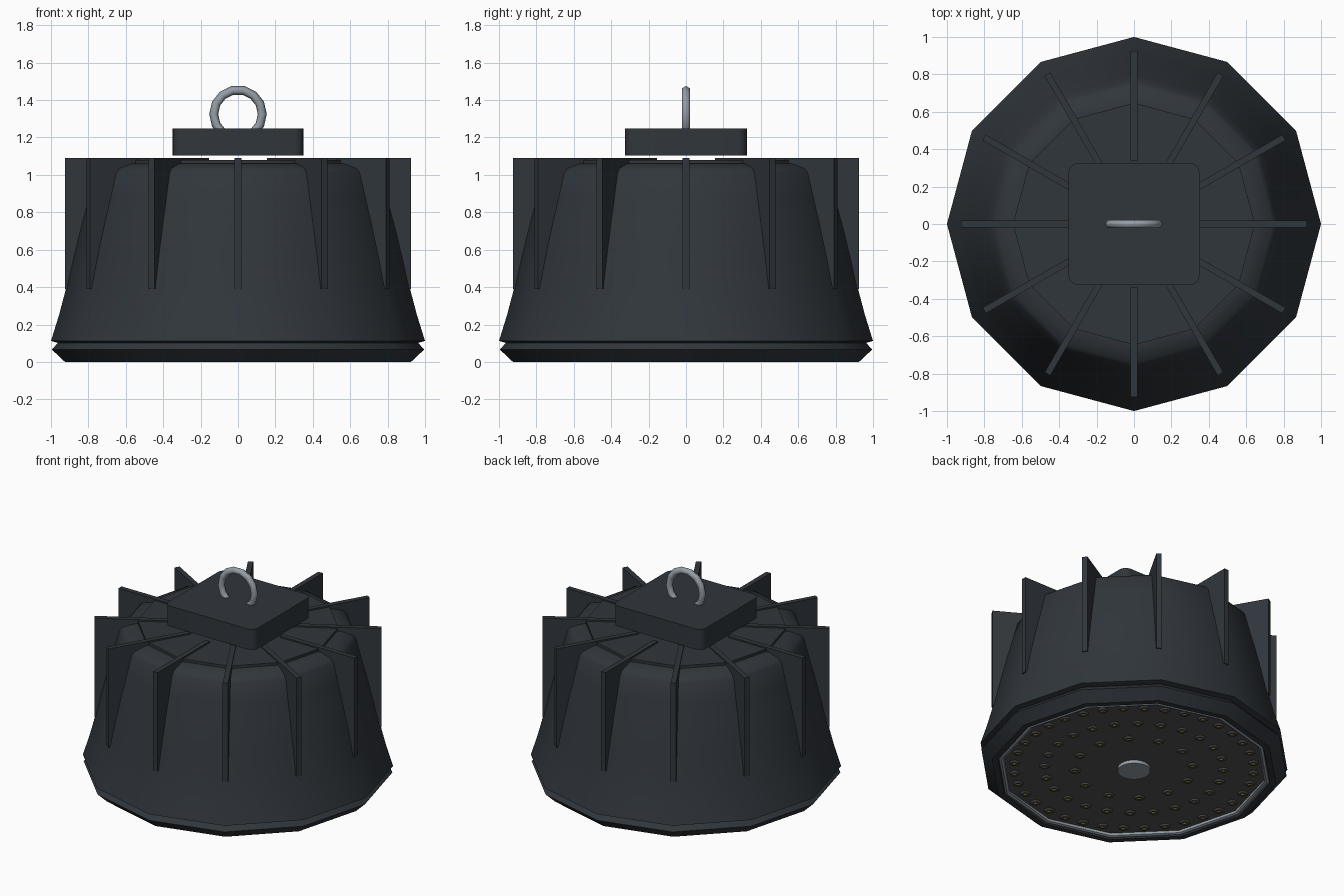
import bpy, bmesh, math
from mathutils import Matrix, Vector

if "Cube" in bpy.data.objects:
    bpy.data.objects.remove(bpy.data.objects["Cube"])


def mat(name, rgb):
    m = bpy.data.materials.new(name)
    m.diffuse_color = (*rgb, 1)
    m.use_nodes = True
    m.node_tree.nodes["Principled BSDF"].inputs["Base Color"].default_value = m.diffuse_color
    return m


DARK = mat("dark_housing", (0.03, 0.037, 0.045))
SILVER = mat("silver", (0.3, 0.34, 0.38))
PANEL = mat("panel_grey", (0.085, 0.085, 0.085))
YELLOW = mat("led_yellow", (0.35, 0.27, 0.05))


def finish(name, bm, material, angle=None):
    bmesh.ops.recalc_face_normals(bm, faces=bm.faces)
    me = bpy.data.meshes.new(name)
    bm.to_mesh(me)
    bm.free()
    ob = bpy.data.objects.new(name, me)
    bpy.context.collection.objects.link(ob)
    me.materials.append(material)
    if angle:
        bpy.ops.object.select_all(action='DESELECT')
        ob.select_set(True)
        bpy.context.view_layer.objects.active = ob
        bpy.ops.object.shade_smooth_by_angle(angle=math.radians(angle))
    return ob


def lathe(name, profile, material, n=12, closed=False, angle=35):
    """Spin (radius, z) points; open ends are capped."""
    bm = bmesh.new()
    rings = [[bm.verts.new((r * math.cos(2 * math.pi * i / n), r * math.sin(2 * math.pi * i / n), z))
              for i in range(n)] for r, z in profile]
    pairs = list(zip(rings, rings[1:]))
    if closed:
        pairs.append((rings[-1], rings[0]))
    else:
        bm.faces.new(rings[0])
        bm.faces.new(rings[-1])
    for a, b in pairs:
        for i in range(n):
            j = (i + 1) % n
            bm.faces.new((a[i], a[j], b[j], b[i]))
    return finish(name, bm, material, angle)


def box(bm, size, loc, rot=Matrix()):
    bmesh.ops.create_cube(bm, size=1, matrix=rot @ Matrix.Translation(loc) @ Matrix.Diagonal((*size, 1)))


# Housing, top cap and lower rim
lathe("housing", [(0.955, 0.10), (1.0, 0.112), (0.957, 0.25), (0.92, 0.39), (0.88, 0.57), (0.838, 0.74),
                  (0.80, 0.88), (0.767, 1.01), (0.745, 1.035), (0.67, 1.06), (0.64, 1.062)], DARK)
lathe("top_cap", [(0.647, 1.05), (0.647, 1.08)], DARK)
lathe("lower_rim", [(0.88, 0.10), (0.965, 0.10), (0.995, 0.066), (0.925, 0.0), (0.885, 0.0), (0.875, 0.03)],
      DARK, closed=True)

# Twelve cooling fins
bm = bmesh.new()
for k in range(12):
    box(bm, (0.585, 0.035, 0.70), (0.6325, 0, 0.74), Matrix.Rotation(math.radians(30 * k), 4, 'Z'))
finish("cooling_fins", bm, DARK)

# Driver box with rounded upright corners
bm = bmesh.new()
box(bm, (0.70, 0.65, 0.145), (0, 0, 1.175))
upright = [e for e in bm.edges if abs(e.verts[0].co.z - e.verts[1].co.z) > 0.1]
bmesh.ops.bevel(bm, geom=upright, offset=0.05, segments=4, profile=0.5, affect='EDGES')
finish("driver_box", bm, DARK, 30)

# Hanging ring
bpy.ops.mesh.primitive_torus_add(major_segments=14, minor_segments=6, major_radius=0.13, minor_radius=0.024,
                                 location=(0, 0, 1.325), rotation=(math.pi / 2, 0, 0))
ring = bpy.context.object
ring.name = "hanging_ring"
ring.data.materials.append(SILVER)
bpy.ops.object.shade_smooth_by_angle(angle=math.radians(65))

# Underside: trim ring, panel and hub
lathe("trim_ring", [(0.88, 0.03), (0.88, 0.008), (0.865, 0.002), (0.85, 0.008), (0.85, 0.03)], SILVER, closed=True)
lathe("led_panel", [(0.87, 0.045), (0.87, 0.025)], PANEL)
lathe("panel_hub", [(0.105, 0.03), (0.105, 0.002)], SILVER, n=24)

# LEDs: grey bezels with a yellow dome, in three rings
bezels, domes = bmesh.new(), bmesh.new()
for radius, count in ((0.38, 12), (0.575, 24), (0.77, 36)):
    for i in range(count):
        a = 2 * math.pi * (i + 0.5) / count
        p = Vector((radius * math.cos(a), radius * math.sin(a), 0))
        bmesh.ops.create_cone(bezels, cap_ends=True, segments=12, radius1=0.026, radius2=0.036, depth=0.01,
                              matrix=Matrix.Translation(p + Vector((0, 0, 0.021))))
        bmesh.ops.create_cone(domes, cap_ends=True, segments=8, radius1=0.008, radius2=0.014, depth=0.006,
                              matrix=Matrix.Translation(p + Vector((0, 0, 0.0135))))
finish("led_bezels", bezels, PANEL, 35)
finish("led_domes", domes, YELLOW, 35)
